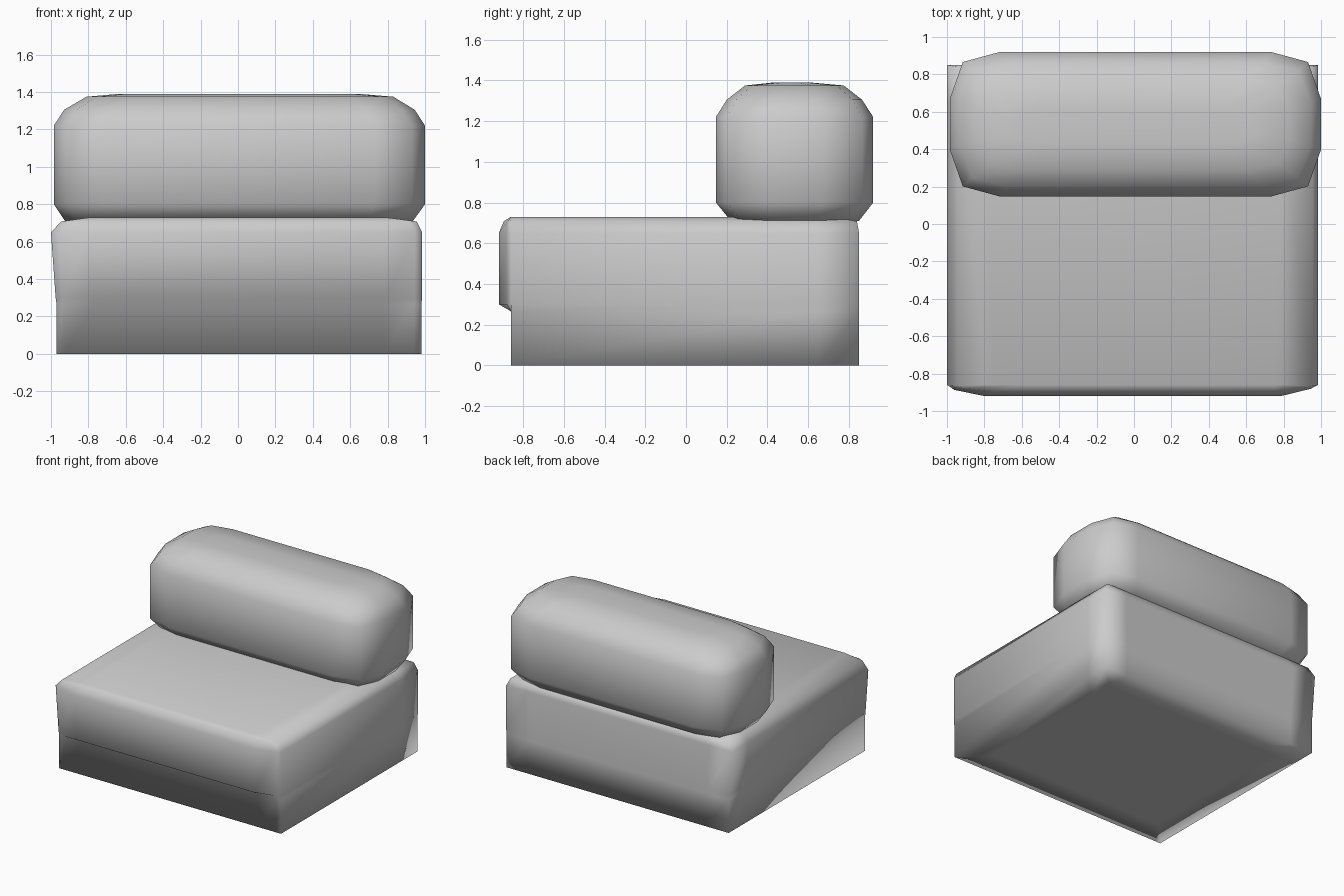
import bpy, bmesh, math

if "Cube" in bpy.data.objects:
    bpy.data.objects.remove(bpy.data.objects["Cube"])


def loft(name, rings, angle):
    """Bridge stacked outlines (equal point counts) and cap both ends."""
    bm = bmesh.new()
    loops = [[bm.verts.new((x, y, z)) for x, y in pts] for z, pts in rings]
    n = len(loops[0])
    for a, b in zip(loops, loops[1:]):
        for i in range(n):
            j = (i + 1) % n
            bm.faces.new((a[i], a[j], b[j], b[i]))
    bm.faces.new(loops[0][::-1])
    bm.faces.new(loops[-1])
    bmesh.ops.recalc_face_normals(bm, faces=bm.faces)
    me = bpy.data.meshes.new(name)
    bm.to_mesh(me)
    bm.free()
    ob = bpy.data.objects.new(name, me)
    bpy.context.collection.objects.link(ob)
    bpy.ops.object.select_all(action='DESELECT')
    ob.select_set(True)
    bpy.context.view_layer.objects.active = ob
    bpy.ops.object.shade_smooth_by_angle(angle=math.radians(angle))
    return ob


def seat_plan(x0, x1, yf, yb, bow, inset=0.2):
    """Rectangle whose front edge bows forward; extra points near corners."""
    return [(x0, yf + bow), (x0 + 0.04, yf + bow * 0.55), (x0 + inset, yf),
            (x1 - inset, yf), (x1 - 0.04, yf + bow * 0.65), (x1, yf + bow),
            (x1, yb - inset), (x1, yb), (x1 - inset, yb),
            (x0 + inset, yb), (x0, yb), (x0, yb - inset)]


def cushion_plan(x0, x1, y0, y1):
    """Rounded rectangle scaled from one mirrored corner profile."""
    cx, cy, hx, hy = (x0 + x1) / 2, (y0 + y1) / 2, (x1 - x0) / 2, (y1 - y0) / 2
    corner = [(1, 0.35), (0.93, 0.86), (0.73, 1)]
    unit = (corner + [(-u, v) for u, v in corner[::-1]]
            + [(-u, -v) for u, v in corner] + [(u, -v) for u, v in corner[::-1]])
    return [(cx + u * hx, cy + v * hy) for u, v in unit]


# Seat: flat underside, set-back plinth, overhanging padded front
loft("seat", [
    (0.00, seat_plan(-0.77, 0.78, -0.66, 0.65, 0)),
    (0.00, seat_plan(-0.97, 0.98, -0.86, 0.85, 0)),
    (0.265, seat_plan(-0.97, 0.98, -0.86, 0.85, 0)),
    (0.30, seat_plan(-0.975, 0.985, -0.92, 0.85, 0.06)),
    (0.65, seat_plan(-1.0, 0.985, -0.92, 0.85, 0.06)),
    (0.708, seat_plan(-0.945, 0.955, -0.895, 0.84, 0.03)),
    (0.73, seat_plan(-0.79, 0.79, -0.86, 0.72, 0)),
], 100)

# Backrest: fat bolster cushion resting on the rear of the seat
loft("backrest_cushion", [
    (0.70, cushion_plan(-0.75, 0.76, 0.36, 0.70)),
    (0.71, cushion_plan(-0.925, 0.935, 0.22, 0.85)),
    (0.80, cushion_plan(-0.985, 1.0, 0.147, 0.92)),
    (1.22, cushion_plan(-0.985, 1.0, 0.147, 0.92)),
    (1.305, cushion_plan(-0.93, 0.945, 0.20, 0.865)),
    (1.375, cushion_plan(-0.81, 0.83, 0.29, 0.775)),
    (1.39, cushion_plan(-0.64, 0.65, 0.43, 0.61)),
], 100)
